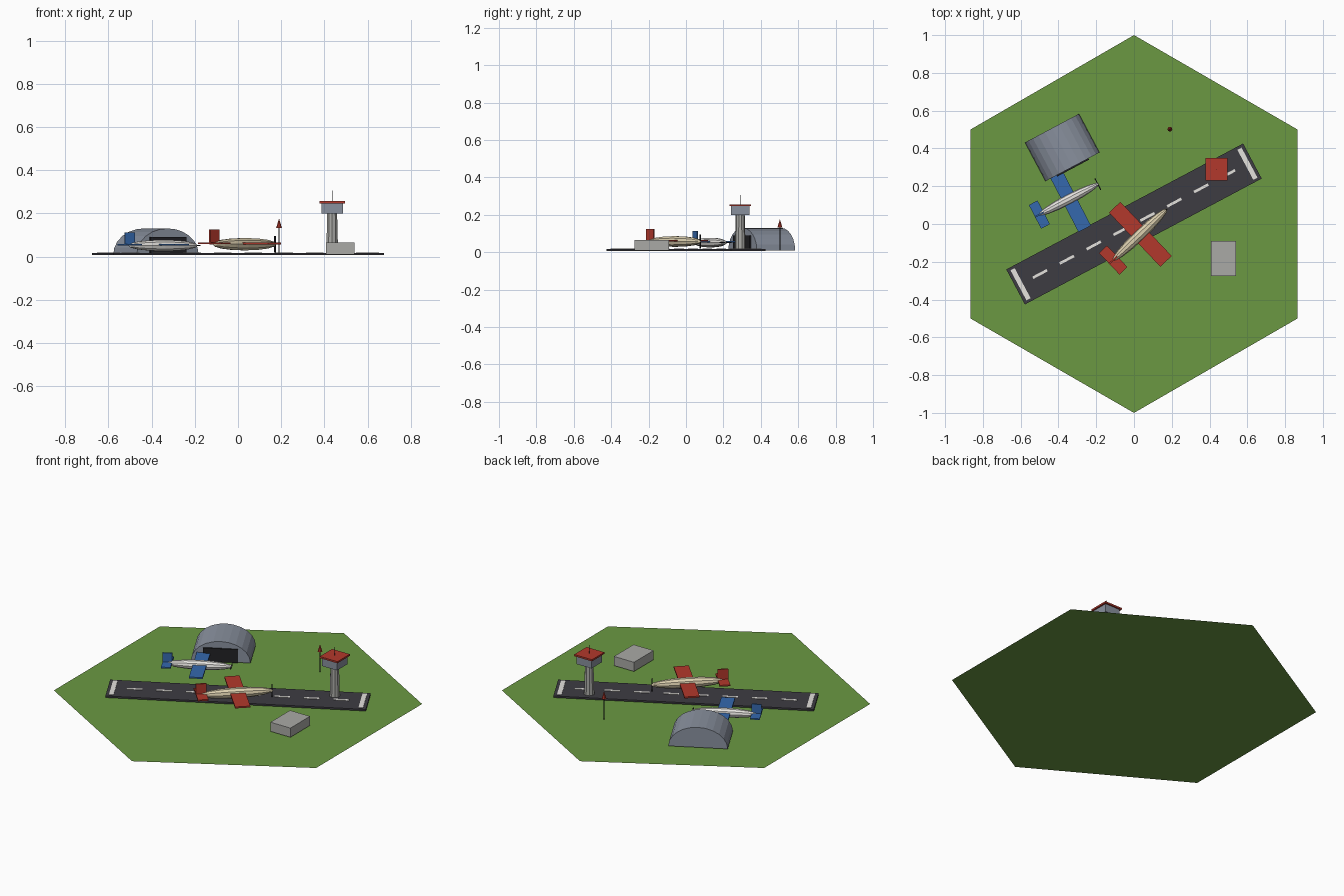
import bpy, bmesh
from math import radians, pi, cos, sin
from mathutils import Matrix

cube = bpy.data.objects.get("Cube")
if cube:
    bpy.data.objects.remove(cube, do_unlink=True)


def material(name, r, g, b):
    m = bpy.data.materials.new(name)
    m.use_nodes = True
    m.diffuse_color = (r, g, b, 1)
    m.node_tree.nodes["Principled BSDF"].inputs["Base Color"].default_value = (r, g, b, 1)
    return m


GREEN = material("grass green", .147, .318, .055)
ASPHALT = material("asphalt", .047, .045, .055)
WHITE = material("off white", .78, .76, .73)
METAL = material("blue grey metal", .25, .28, .34)
RED = material("signal red", .45, .04, .025)
BLUE = material("bright blue", .035, .14, .42)
CREAM = material("cream", .72, .63, .43)
GREY = material("concrete grey", .40, .40, .38)
DARK = material("near black", .015, .015, .018)

BASE = 0.01


def place(x=0, y=0, z=0, angle=0):
    return Matrix.Translation((x, y, z)) @ Matrix.Rotation(radians(angle), 4, 'Z')


def finish(bm, name, mat, frame=Matrix()):
    bmesh.ops.recalc_face_normals(bm, faces=bm.faces)
    mesh = bpy.data.meshes.new(name)
    bm.to_mesh(mesh)
    bm.free()
    mesh.materials.append(mat)
    obj = bpy.data.objects.new(name, mesh)
    obj.matrix_world = frame
    bpy.context.collection.objects.link(obj)
    return obj


def box(name, mat, size, centre, frame=Matrix()):
    bm = bmesh.new()
    bmesh.ops.create_cube(bm, size=1)
    bmesh.ops.scale(bm, vec=size, verts=bm.verts)
    bmesh.ops.translate(bm, vec=centre, verts=bm.verts)
    return finish(bm, name, mat, frame)


def cone(name, mat, r1, r2, z1, z2, frame, sides=10):
    bm = bmesh.new()
    bmesh.ops.create_cone(bm, cap_ends=True, segments=sides, radius1=r1, radius2=r2, depth=z2 - z1)
    bmesh.ops.translate(bm, vec=(0, 0, (z1 + z2) / 2), verts=bm.verts)
    return finish(bm, name, mat, frame)


# Hexagonal ground sheet
bm = bmesh.new()
bm.faces.new([bm.verts.new((cos(a), sin(a), 0)) for a in (pi / 2 + i * pi / 3 for i in range(6))])
finish(bm, "ground", GREEN)

# Runway with painted markings
runway = place(angle=28)
box("runway", ASPHALT, (1.42, .21, .01), (0, 0, .011), runway)
for side in (-1, 1):
    box("threshold_bar", WHITE, (.025, .18, .003), (side * .68, 0, .017), runway)
for i in range(8):
    box("centre_dash", WHITE, (.085, .014, .003), ((i - 3.5) * .161, 0, .017), runway)

# Arched hangar
hangar = place(-.38, .405, BASE, 28)
bm = bmesh.new()
arch = [bm.verts.new((.162 * cos(i * pi / 12), -.116, .12 * sin(i * pi / 12))) for i in range(13)]
end = bm.faces.new(arch)
new = bmesh.ops.extrude_face_region(bm, geom=[end], use_keep_orig=True)["geom"]
bmesh.ops.translate(bm, vec=(0, .232, 0), verts=[v for v in new if isinstance(v, bmesh.types.BMVert)])
finish(bm, "hangar", METAL, hangar)
box("hangar_door", DARK, (.19, .009, .08), (0, -.119, .04), hangar)

# Control tower
tower = place(.436, .29)
cone("tower_shaft", GREY, .029, .024, BASE, .2, tower)
box("tower_cab", METAL, (.1, .1, .05), (0, 0, .223), tower)
box("tower_roof", RED, (.117, .117, .01), (0, 0, .251), tower)
cone("tower_antenna", DARK, .002, .002, .25, .305, tower, 6)

# Terminal block
box("terminal", GREY, (.132, .185, .055), (.473, -.183, BASE + .0275))

# Wind marker on a pole
marker = place(.19, .502)
cone("marker_pole", DARK, .003, .003, BASE, .14, marker, 6)
cone("marker_cone", RED, .013, 0, .133, .176, marker, 8)


def airplane(label, body, trim, frame, scale, upright):
    frame = frame @ Matrix.Scale(scale, 4)
    # Spindle fuselage lying along local x
    bm = bmesh.new()
    bmesh.ops.create_uvsphere(bm, u_segments=10, v_segments=8, radius=1)
    bmesh.ops.rotate(bm, matrix=Matrix.Rotation(pi / 2, 3, 'Y'), verts=bm.verts)
    bmesh.ops.scale(bm, vec=(.203, .03, .03), verts=bm.verts)
    finish(bm, label + "_fuselage", body, frame)
    # Flying surfaces
    box(label + "_wing", trim, (.083, .395, .009), (.005, 0, .004), frame)
    box(label + "_tailplane", trim, (.058, .157, .008), (-.193, 0, .004), frame)
    box(label + "_fin", trim, (.058, .009, .062), (-.193, 0, .037), frame)
    # Two-bladed propeller
    blade = (.006, .006, .076) if upright else (.006, .076, .006)
    box(label + "_propeller", DARK, blade, (.195, 0, 0), frame)


airplane("red_airplane", CREAM, RED, place(.03, -.058, .057, 43.5), 1, True)
airplane("blue_airplane", WHITE, BLUE, place(-.347, .13, .051, 27.5), .9, False)
